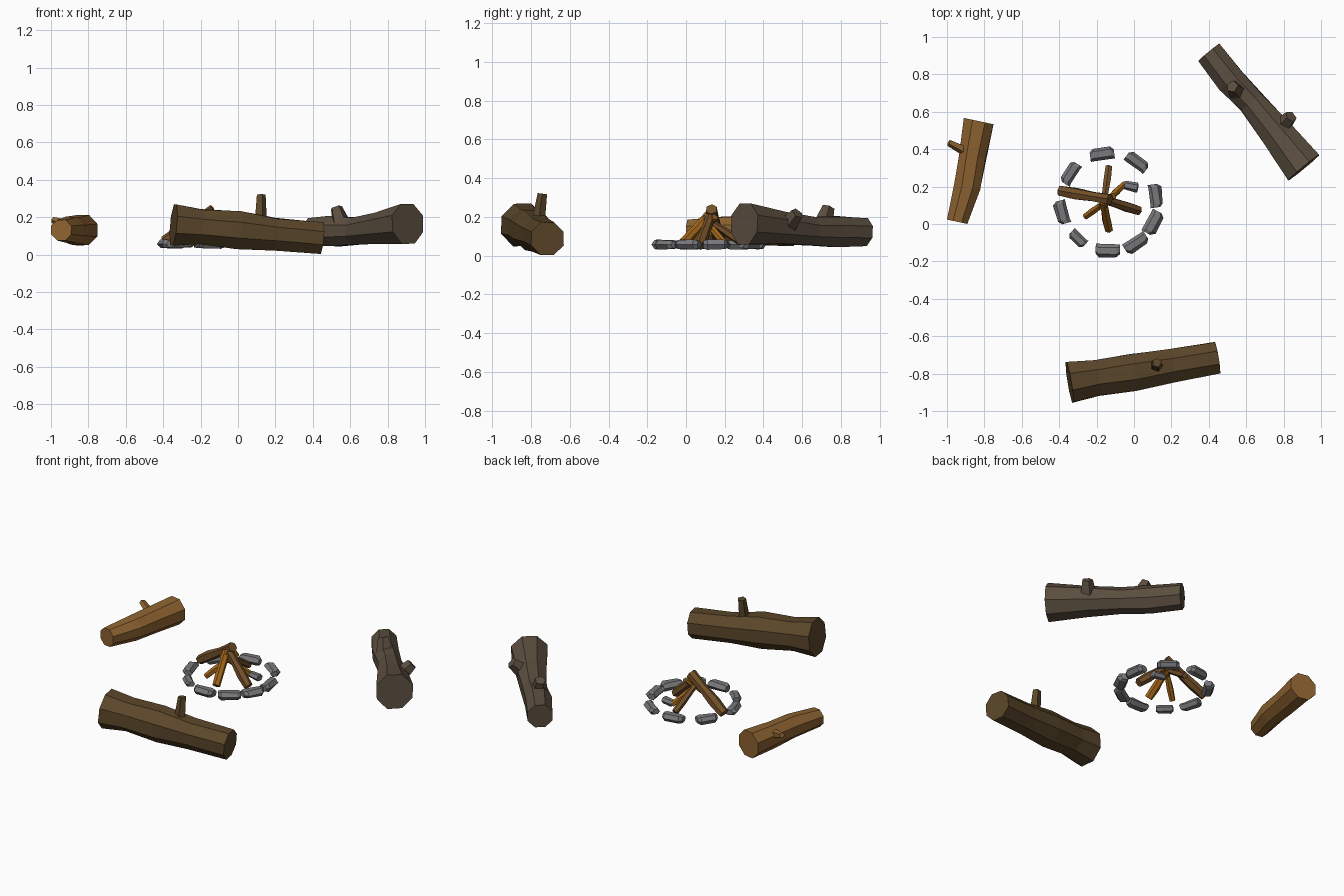
import bpy, bmesh, math, random
from mathutils import Vector

if "Cube" in bpy.data.objects:
    bpy.data.objects.remove(bpy.data.objects["Cube"])

random.seed(4)


def material(name, rgb):
    m = bpy.data.materials.new(name)
    m.diffuse_color = (*rgb, 1)
    m.use_nodes = True
    m.node_tree.nodes["Principled BSDF"].inputs["Base Color"].default_value = m.diffuse_color
    return m


DARK = material("dark_bark", (0.105, 0.062, 0.023))
GREY = material("grey_bark", (0.105, 0.076, 0.05))
LIGHT = material("light_bark", (0.27, 0.125, 0.03))
ORANGE = material("orange_wood", (0.36, 0.13, 0.01))
BROWN = material("brown_wood", (0.17, 0.08, 0.022))
STONE = material("stone", (0.19, 0.19, 0.2))


def loft(name, rings, mat, sides=8, jitter=0.0, squash=1.0, spin=0.5):
    """Faceted tube through rings (x, y, z, radius), with flat caps."""
    pts = [Vector(r[:3]) for r in rings]
    axis = (pts[-1] - pts[0]).normalized()
    ref = Vector((0, 0, 1)) if abs(axis.z) < 0.95 else Vector((0, 1, 0))
    side = axis.cross(ref).normalized()
    up = side.cross(axis)
    bm = bmesh.new()
    loops = []
    for i, (p, r) in enumerate(zip(pts, rings)):
        loop = []
        j = jitter if 0 < i < len(pts) - 1 else jitter * 0.4
        for k in range(sides):
            a = 2 * math.pi * (k + spin) / sides
            rad = r[3] * (1.03 + random.uniform(-j, j))
            loop.append(bm.verts.new(p + side * math.cos(a) * rad + up * math.sin(a) * rad * squash))
        loops.append(loop)
    for a, b in zip(loops, loops[1:]):
        for k in range(sides):
            n = (k + 1) % sides
            bm.faces.new((a[k], a[n], b[n], b[k]))
    bm.faces.new(loops[0][::-1])
    bm.faces.new(loops[-1])
    bmesh.ops.recalc_face_normals(bm, faces=bm.faces)
    me = bpy.data.meshes.new(name)
    bm.to_mesh(me)
    bm.free()
    me.materials.append(mat)
    ob = bpy.data.objects.new(name, me)
    bpy.context.collection.objects.link(ob)
    return ob


# Front seat log and its branch stub
loft("front_log", [(-.345, -.845, .16, .116), (-.2, -.82, .148, .1), (0, -.79, .13, .104),
                   (.2, -.757, .108, .092), (.445, -.715, .088, .088)], DARK, jitter=.06)
loft("front_log_stub", [(.12, -.765, .14, .036), (.12, -.755, .23, .031),
                        (.122, -.742, .32, .025)], DARK, sides=5)

# Back right seat log and two stubs
loft("back_log", [(.40, .917, .122, .077), (.52, .765, .125, .083), (.63, .65, .128, .075),
                  (.76, .49, .145, .088), (.908, .302, .165, .112)], GREY, jitter=.06)
loft("back_log_stub_top", [(.56, .70, .14, .055), (.525, .735, .25, .032)], GREY, sides=5)
loft("back_log_stub_side", [(.78, .51, .14, .055), (.84, .575, .22, .033)], GREY, sides=5)

# Left seat log and stub
loft("left_log", [(-.945, .012, .13, .058), (-.89, .2, .13, .074),
                  (-.865, .36, .13, .077), (-.83, .55, .13, .085)], LIGHT, jitter=.05)
loft("left_log_stub", [(-.88, .38, .15, .03), (-.99, .435, .185, .018)], LIGHT, sides=5)

# Fire sticks: foot, top, radius, material
sticks = [
    ((-.395, .177, .07), (-.13, .132, .24), .030, BROWN),
    ((.025, .072, .05), (-.16, .13, .215), .027, BROWN),
    ((-.135, -.03, .05), (-.165, .12, .21), .024, ORANGE),
    ((-.135, .305, .055), (-.165, .09, .2), .02, BROWN),
    ((-.26, .04, .05), (-.11, .15, .2), .018, ORANGE),
    ((-.05, .215, .05), (-.18, .09, .19), .018, ORANGE),
]
for i, (foot, top, r, mat) in enumerate(sticks):
    f, t = Vector(foot), Vector(top)
    rings = [(*f.lerp(t, s), r * k) for s, k in ((0, .95), (.3, 1.05), (.65, .9), (1, 1))]
    loft(f"fire_stick_{i + 1}", rings, mat, sides=6, jitter=.12)

# Stone ring: x, y, angle, length, width
stones = [
    (-.17, .37, 8, .13, .065), (.012, .327, -38, .13, .06), (-.02, .198, -12, .09, .05),
    (.11, .15, -82, .125, .068), (.098, .01, 62, .13, .068), (.008, -.098, 33, .135, .065),
    (-.14, -.138, -2, .13, .068), (-.297, -.075, -42, .1, .055), (-.38, .065, -74, .125, .065),
    (-.335, .268, 58, .125, .065),
]
for i, (x, y, ang, ln, w) in enumerate(stones):
    d = Vector((math.cos(math.radians(ang)), math.sin(math.radians(ang)), 0))
    out = (Vector((x, y, 0)) - Vector((-.14, .11, 0))).normalized()
    rings = []
    for s, k in ((-.5, .75), (-.36, 1), (.36, 1), (.5, .75)):
        p = Vector((x, y, .057)) + d * s * ln + out * (.006 if abs(s) < .4 else -.004)
        rings.append((*p, w * .5 * k))
    loft(f"stone_{i + 1}", rings, STONE, sides=6, jitter=.12, squash=.8, spin=0)
